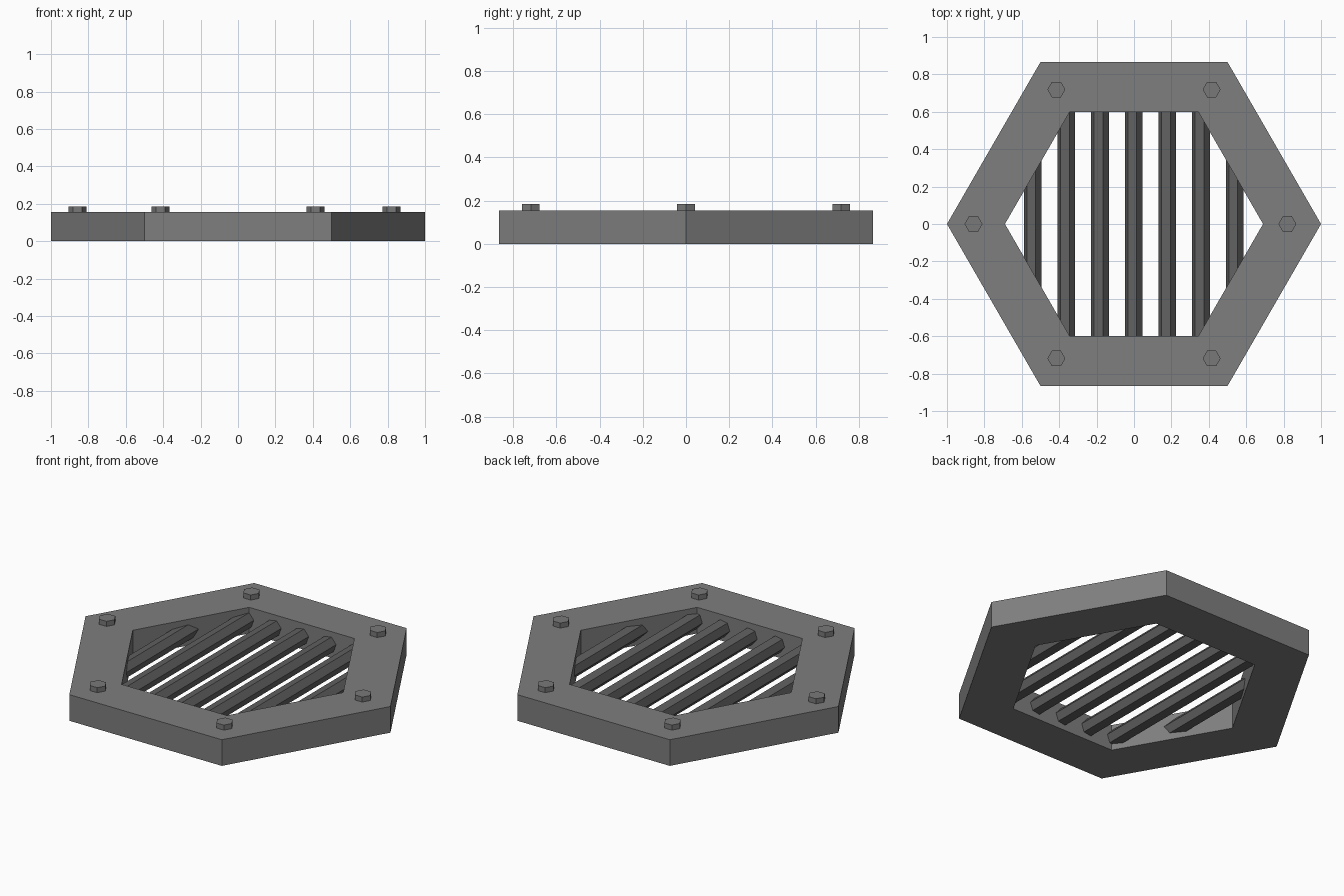
import bpy
import bmesh
from math import cos, sin, pi, radians
from mathutils import Matrix

default = bpy.data.objects.get("Cube")
if default:
    bpy.data.objects.remove(default, do_unlink=True)

FRAME_HEIGHT = 0.155
BOLT_HEIGHT = 0.03
HEX_RADIUS = 0.048


def make_material(name, value):
    mat = bpy.data.materials.new(name)
    mat.use_nodes = True
    color = (value, value, value, 1)
    mat.diffuse_color = color
    bsdf = mat.node_tree.nodes["Principled BSDF"]
    bsdf.inputs["Base Color"].default_value = color
    bsdf.inputs["Roughness"].default_value = 0.7
    return mat


def finish(bm, name, mat):
    bmesh.ops.recalc_face_normals(bm, faces=bm.faces)
    mesh = bpy.data.meshes.new(name)
    bm.to_mesh(mesh)
    bm.free()
    mesh.materials.append(mat)
    obj = bpy.data.objects.new(name, mesh)
    bpy.context.collection.objects.link(obj)
    return obj


def hex_prism(name, mat, length, matrix):
    """Six-sided prism along its local z, with a corner on local x."""
    bm = bmesh.new()
    ring = [bm.verts.new((HEX_RADIUS * cos(i * pi / 3), HEX_RADIUS * sin(i * pi / 3), -length / 2))
            for i in range(6)]
    base = bm.faces.new(ring)
    top = bmesh.ops.extrude_face_region(bm, geom=[base])["geom"]
    moved = [v for v in top if isinstance(v, bmesh.types.BMVert)]
    bmesh.ops.translate(bm, verts=moved, vec=(0, 0, length))
    bm.transform(matrix)
    return finish(bm, name, mat)


frame_grey = make_material("frame grey", 0.21)
bolt_grey = make_material("bolt grey", 0.19)
bar_grey = make_material("dark bar grey", 0.12)

# Hexagonal frame: a rectangular section carried around six corners
bm = bmesh.new()
section = [(0.69, 0), (1, 0), (1, FRAME_HEIGHT), (0.69, FRAME_HEIGHT)]
rings = [[bm.verts.new((r * cos(i * pi / 3), r * sin(i * pi / 3), z)) for r, z in section]
         for i in range(6)]
for i in range(6):
    a, b = rings[i], rings[(i + 1) % 6]
    for j in range(4):
        k = (j + 1) % 4
        bm.faces.new((a[j], b[j], b[k], a[k]))
finish(bm, "frame", frame_grey)

# Bolt heads near each corner
for i in range(6):
    radius = {0: 0.82, 3: 0.858}.get(i, 0.83)
    place = Matrix.Translation((radius * cos(i * pi / 3), radius * sin(i * pi / 3),
                                FRAME_HEIGHT + BOLT_HEIGHT / 2))
    hex_prism(f"bolt_{i + 1}", bolt_grey, BOLT_HEIGHT, place)

# Parallel hexagonal bars, turned slightly about their length
turn = Matrix.Rotation(radians(90), 4, "X") @ Matrix.Rotation(radians(10), 4, "Z")
for i in range(7):
    place = Matrix.Translation(((i - 3) * 0.18 - 0.002, 0, FRAME_HEIGHT / 2))
    hex_prism(f"bar_{i + 1}", bar_grey, 1.22, place @ turn)
